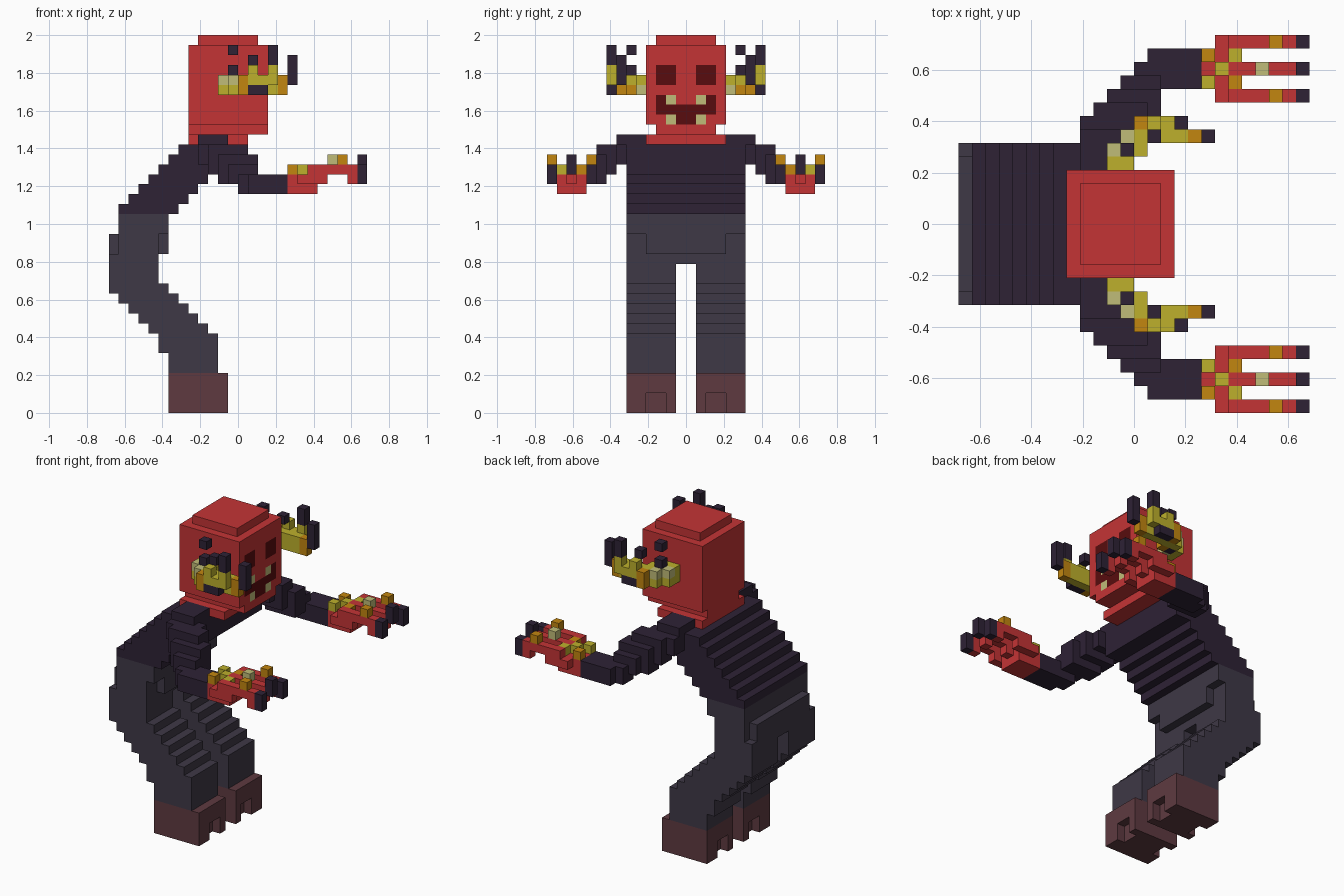
import bpy, bmesh, random
from mathutils import Vector

cube = bpy.data.objects.get("Cube")
if cube:
    bpy.data.objects.remove(cube, do_unlink=True)

U = 2 / 38          # one block
random.seed(4)


def lin(c):
    c /= 255
    return c / 12.92 if c <= 0.04045 else ((c + 0.055) / 1.055) ** 2.4


COLOURS = {
    "skin red": (196, 52, 53), "shirt plum": (46, 34, 53), "trouser grey": (62, 56, 70),
    "shoe brown": (94, 58, 64), "spike yellow": (189, 176, 44), "pale bone": (192, 188, 120),
    "spike orange": (194, 134, 16), "mouth maroon": (88, 12, 14),
}
MATS = {}
for name, rgb in COLOURS.items():
    m = bpy.data.materials.new(name)
    m.use_nodes = True
    col = (*[lin(c) for c in rgb], 1)
    m.diffuse_color = col
    bsdf = m.node_tree.nodes["Principled BSDF"]
    bsdf.inputs["Base Color"].default_value = col
    bsdf.inputs["Roughness"].default_value = 0.9
    MATS[name] = m

RED, PLUM, GREY, BROWN, YELLOW, BONE, ORANGE, MAROON = COLOURS


def fill(cells, x0, x1, y0, y1, z0, z1, mat):
    """Fill a box of blocks; mat None carves it away."""
    for x in range(x0, x1):
        for y in range(y0, y1):
            for z in range(z0, z1):
                if mat is None:
                    cells.pop((x, y, z), None)
                else:
                    cells[x, y, z] = mat


def mirrored(cells):
    return {(x, -1 - y, z): m for (x, y, z), m in cells.items()}


def build(name, cells):
    """Skin the blocks with outer faces only, then merge flat areas."""
    bm = bmesh.new()
    used = sorted(set(cells.values()))
    verts = {}

    def vert(p):
        if p not in verts:
            verts[p] = bm.verts.new(Vector(p) * U)
        return verts[p]

    for c, mat in cells.items():
        for axis in range(3):
            for side in (0, 1):
                n = list(c)
                n[axis] += 2 * side - 1
                if tuple(n) in cells:
                    continue
                a, b = (axis + 1) % 3, (axis + 2) % 3
                ring = []
                for da, db in ((0, 0), (1, 0), (1, 1), (0, 1)):
                    p = list(c)
                    p[axis] += side
                    p[a] += da
                    p[b] += db
                    ring.append(vert(tuple(p)))
                f = bm.faces.new(ring if side else ring[::-1])
                f.material_index = used.index(mat)
    bmesh.ops.dissolve_limit(bm, angle_limit=0.01, verts=bm.verts, edges=bm.edges,
                             delimit={'MATERIAL'})
    me = bpy.data.meshes.new(name)
    bm.to_mesh(me)
    bm.free()
    for mat in used:
        me.materials.append(MATS[mat])
    bpy.context.collection.objects.link(bpy.data.objects.new(name, me))


def build_pair(name, cells):
    build("left_" + name, cells)
    build("right_" + name, mirrored(cells))


# Shoes with a notched toe and heel
shoe = {}
fill(shoe, -7, -1, 1, 6, 0, 4, BROWN)
fill(shoe, -2, -1, 2, 4, 0, 2, None)
fill(shoe, -7, -6, 2, 4, 0, 2, None)
build_pair("shoe", shoe)

# Bent legs: (bottom, top, back, front)
leg = {}
for z0, z1, x0, x1 in ((4, 6, -7, -2), (6, 8, -8, -2), (8, 9, -9, -3), (9, 10, -10, -4),
                       (10, 11, -11, -5), (11, 12, -12, -6), (12, 13, -13, -7),
                       (13, 15, -13, -8)):
    fill(leg, x0, x1, 1, 6, z0, z1, GREY)
build_pair("leg", leg)

# Hips
hips = {}
fill(hips, -13, -8, -6, 6, 15, 18, GREY)
fill(hips, -12, -7, -4, 4, 16, 18, GREY)
fill(hips, -12, -7, -6, 6, 18, 20, GREY)
for y in (-6, 5):
    fill(hips, -13, -12, y, y + 1, 16, 18, None)
build("hips", hips)

# Leaning torso
torso = {}
for i, front in enumerate((-6, -5, -4, -3, -1, -1, -1)):
    fill(torso, -12 + i, front, -6, 6, 20 + i, 21 + i, PLUM)
fill(torso, -12, -11, -6, 6, 20, 21, PLUM)
for y in (-6, 4):
    fill(torso, -4, -1, y, y + 2, 27, 28, PLUM)
build("torso", torso)

# Arms
arm = {}
for box in ((-4, -1, 6, 7, 25, 28), (-4, 0, 6, 8, 25, 27), (-3, 1, 7, 9, 24, 27),
            (-2, 2, 8, 10, 23, 26), (-1, 2, 9, 11, 23, 25), (0, 3, 10, 12, 22, 24),
            (1, 5, 10, 13, 22, 24)):
    fill(arm, *box, PLUM)
build_pair("arm", arm)

# Hands: palm, three fingers with claws, and small spikes
hand = {}
fill(hand, 5, 8, 10, 13, 22, 24, RED)
fill(hand, 6, 8, 9, 14, 23, 24, RED)
for y, drop, spike, mat in ((9, 0, 10, ORANGE), (11, 1, 9, BONE), (13, 0, 10, ORANGE)):
    fill(hand, 7, 9, y, y + 1, 23, 25, RED)
    fill(hand, 9, 11, y, y + 1, 24, 25, RED)
    fill(hand, 11, 12, y, y + 1, 23, 25, RED)
    fill(hand, 12, 13, y, y + 1, 23 + drop, 25 + drop, PLUM)
    hand[spike, y, 25] = mat
for x, y, mat in ((5, 12, ORANGE), (5, 10, YELLOW), (6, 11, YELLOW), (7, 10, ORANGE),
                  (7, 12, YELLOW)):
    hand[x, y, 24] = mat
build_pair("hand", hand)

# Head with neck, jaw and raised crown
head = {}
fill(head, -5, 1, -4, 4, 27, 28, RED)
fill(head, -5, 3, -3, 3, 28, 29, RED)
fill(head, -5, 3, -4, 4, 29, 37, RED)
fill(head, -4, 2, -3, 3, 37, 38, RED)
# Face: eyes, mouth, teeth
for y in (-3, 1):
    fill(head, 2, 3, y, y + 2, 33, 35, MAROON)
fill(head, 2, 3, -3, 3, 30, 32, MAROON)
fill(head, 2, 3, -1, 1, 31, 32, RED)
fill(head, 2, 3, -1, 1, 29, 30, MAROON)
for y in (-2, 1):
    for z in (29, 31):
        head[2, y, z] = BONE
build("head", head)

# Mottled curved horns with dark tips and loose blocks above
horn = {}
for box in ((-2, 0, 4, 5, 32, 34), (-2, 1, 5, 6, 32, 34), (-1, 5, 6, 7, 32, 34),
            (0, 3, 7, 8, 32, 34), (3, 4, 7, 8, 33, 35), (1, 2, 7, 8, 34, 35)):
    fill(horn, *box, YELLOW)
for c in sorted(horn):
    horn[c] = random.choice((YELLOW, YELLOW, YELLOW, BONE, ORANGE))
fill(horn, 4, 5, 6, 7, 32, 34, ORANGE)
fill(horn, 5, 6, 6, 7, 33, 36, PLUM)
fill(horn, 3, 4, 7, 8, 35, 37, PLUM)
for c in ((-1, 5, 34), (-1, 5, 36), (1, 6, 35), (-1, 5, 32), (2, 7, 32), (1, 7, 32)):
    horn[c] = PLUM
build_pair("horn", horn)
